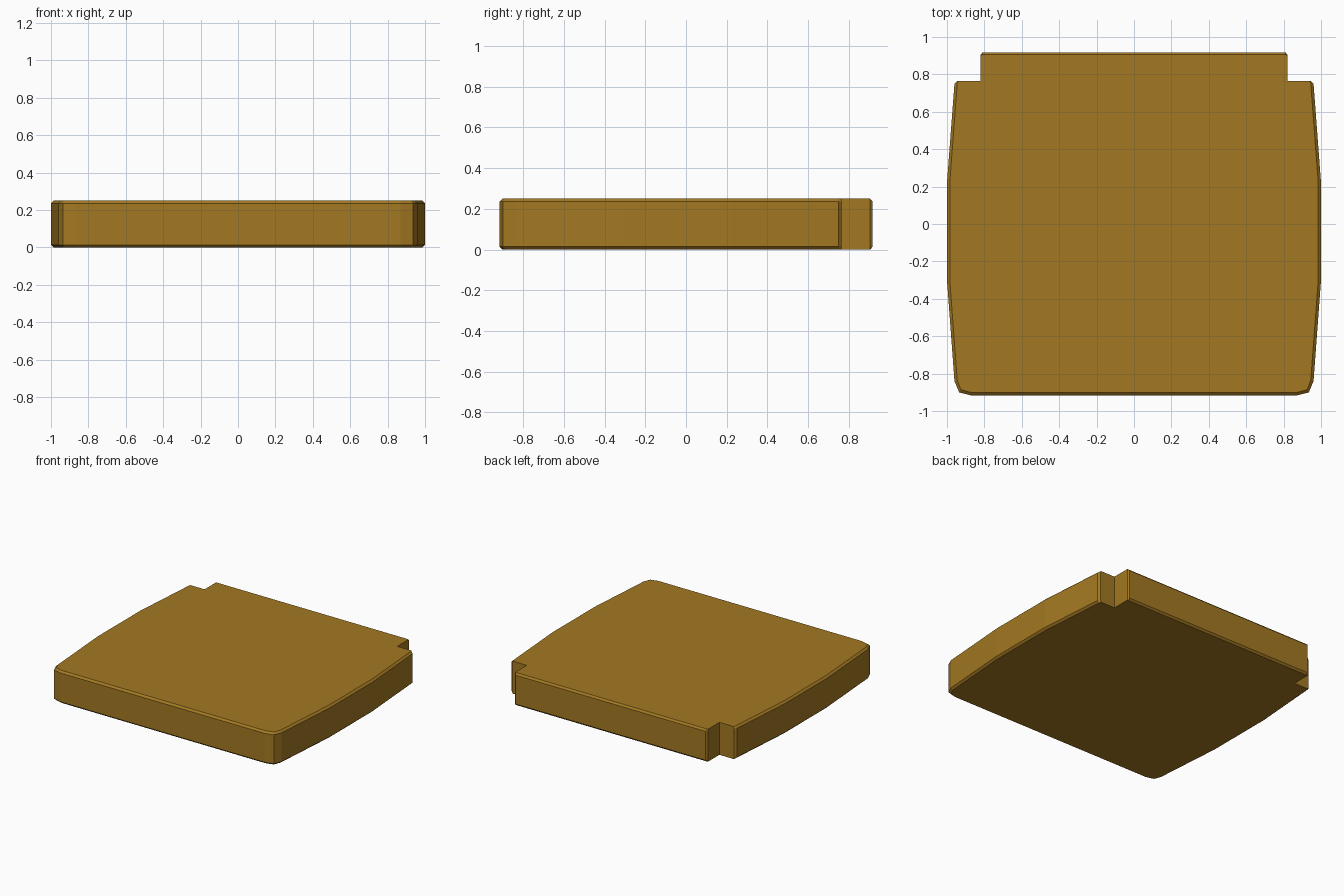
import bpy, bmesh

if "Cube" in bpy.data.objects:
    bpy.data.objects.remove(bpy.data.objects["Cube"])

# half outline, back to front: (outer x, outer y, chamfered x, chamfered y)
HALF = [
    (0.81, 0.918, 0.81, 0.905), (0.82, 0.905, 0.82, 0.904),
    (0.82, 0.765, 0.82, 0.765), (0.945, 0.765, 0.94, 0.765),
    (0.96, 0.75, 0.945, 0.75), (1.0, 0.22, 0.985, 0.22),
    (1.0, -0.30, 0.985, -0.30), (0.96, -0.84, 0.945, -0.835),
    (0.935, -0.90, 0.925, -0.886), (0.87, -0.917, 0.866, -0.902),
]
H, C = 0.25, 0.014


def ring(bm, z, inset):
    k = 2 if inset else 0
    right = [(p[k], p[k + 1]) for p in HALF]
    left = [(-x, y) for x, y in reversed(right)]
    return [bm.verts.new((x, y, z)) for x, y in right + left]


# seat cushion: notched slab with chamfered top and bottom edges
bm = bmesh.new()
rings = [ring(bm, 0, True), ring(bm, C, False),
         ring(bm, H - C, False), ring(bm, H, True)]
for a, b in zip(rings, rings[1:]):
    n = len(a)
    for i in range(n):
        j = (i + 1) % n
        bm.faces.new((a[i], a[j], b[j], b[i]))
bm.faces.new(rings[0])
bm.faces.new(rings[-1])
bmesh.ops.remove_doubles(bm, verts=bm.verts, dist=0.0005)
bmesh.ops.recalc_face_normals(bm, faces=bm.faces)
mesh = bpy.data.meshes.new("seat_cushion")
bm.to_mesh(mesh)
bm.free()

mat = bpy.data.materials.new("mustard fabric")
mat.diffuse_color = (0.37, 0.19, 0.016, 1)
mat.use_nodes = True
mat.node_tree.nodes["Principled BSDF"].inputs["Base Color"].default_value = mat.diffuse_color
mesh.materials.append(mat)
bpy.context.collection.objects.link(bpy.data.objects.new("seat_cushion", mesh))
